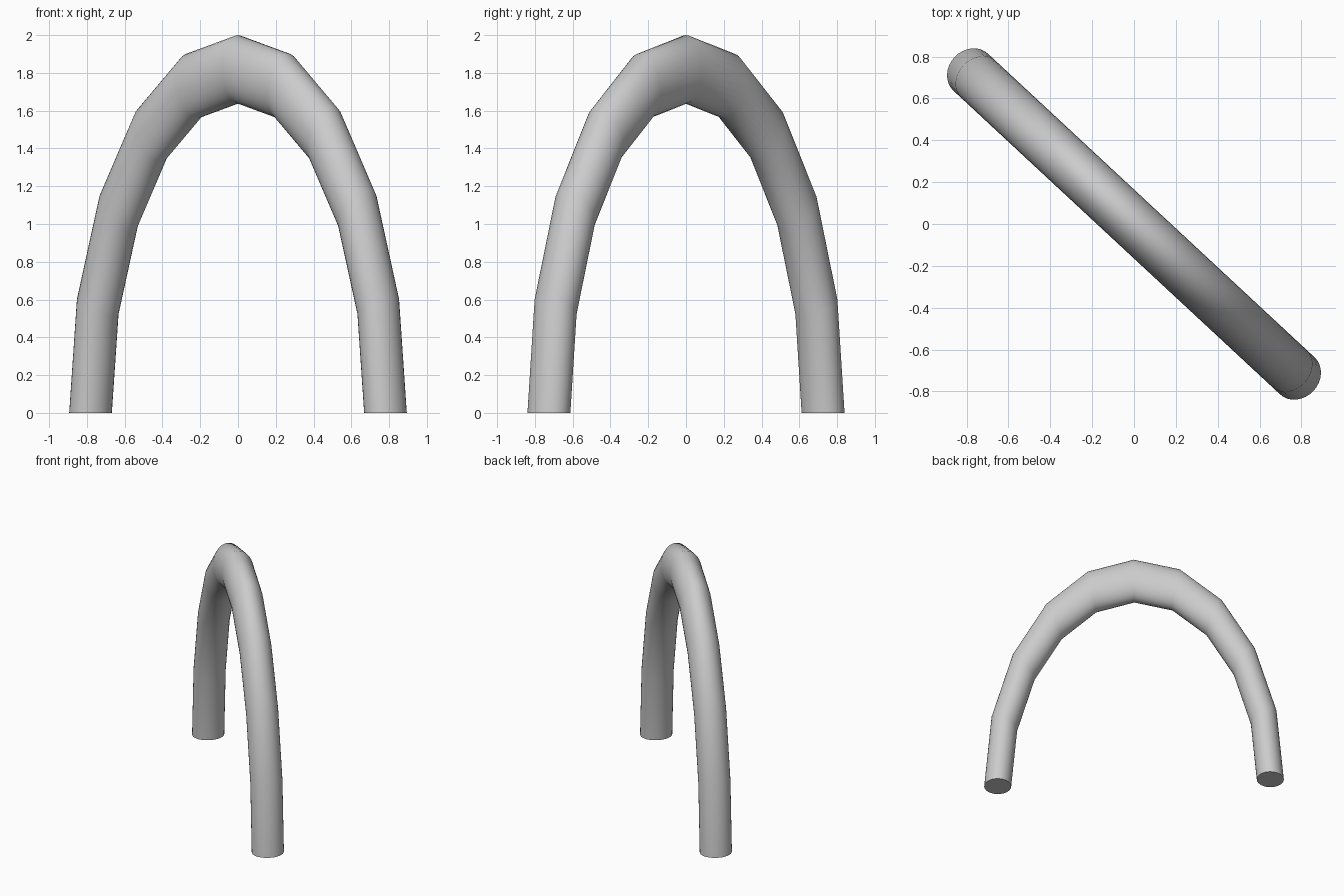
import bpy, bmesh, math
from mathutils import Matrix

if "Cube" in bpy.data.objects:
    bpy.data.objects.remove(bpy.data.objects["Cube"])

SPAN = 1.066            # half distance between the two feet
TUBE_IN, TUBE_OUT = 0.1055, 0.121   # tube half-widths along / across the arch plane
STRETCH = 1.707         # vertical stretch of the half ring
YAW = math.atan2(-0.726, 0.781)

# Half ring: a round section spun in ten steps from foot to foot
bm = bmesh.new()
section = bmesh.ops.create_circle(
    bm, segments=32, radius=1, cap_ends=False,
    matrix=Matrix.Translation((SPAN, 0, 0)) @ Matrix.Diagonal((TUBE_IN, TUBE_OUT, 1, 1)))
bmesh.ops.spin(bm, geom=section["verts"] + bm.edges[:], cent=(0, 0, 0),
               axis=(0, 1, 0), angle=-math.pi, steps=10)

# Flat caps on both feet
bmesh.ops.holes_fill(bm, edges=[e for e in bm.edges if e.is_boundary], sides=0)

# Stretch to a tall arch and turn it diagonally
bm.transform(Matrix.Rotation(YAW, 4, 'Z') @ Matrix.Diagonal((1, 1, STRETCH, 1)))
bmesh.ops.recalc_face_normals(bm, faces=bm.faces[:])

mesh = bpy.data.meshes.new("arch_tube")
bm.to_mesh(mesh)
bm.free()
arch = bpy.data.objects.new("arch_tube", mesh)
bpy.context.collection.objects.link(arch)

# Smooth tube, sharp cap rims
bpy.context.view_layer.objects.active = arch
arch.select_set(True)
bpy.ops.object.shade_smooth_by_angle(angle=math.radians(40))
